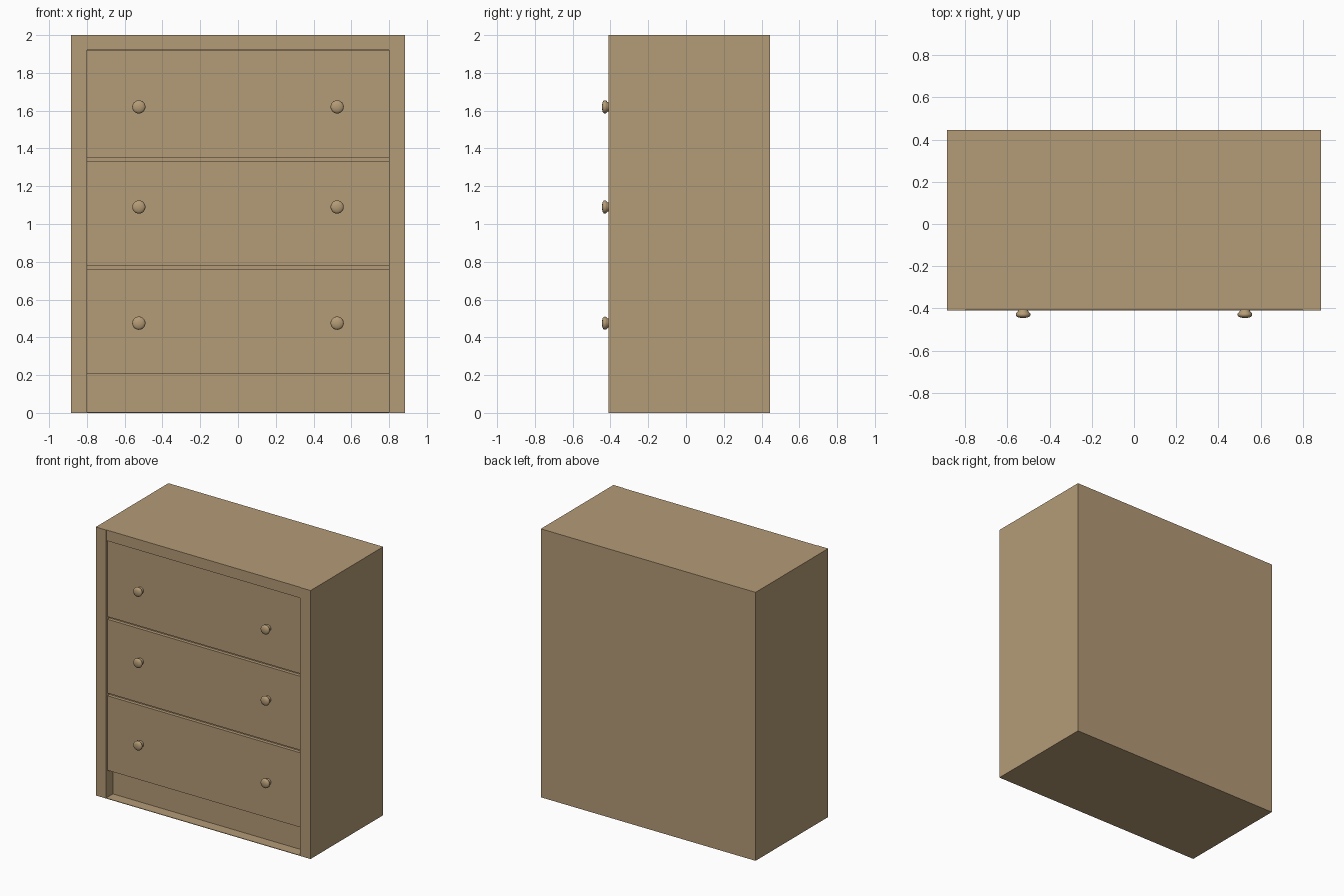
import bpy
import math

if "Cube" in bpy.data.objects:
    bpy.data.objects.remove(bpy.data.objects["Cube"])

wood = bpy.data.materials.new("tan_wood")
wood.diffuse_color = (0.456, 0.328, 0.181, 1)
wood.use_nodes = True
wood.node_tree.nodes["Principled BSDF"].inputs["Base Color"].default_value = wood.diffuse_color


def make_mesh(name, verts, faces):
    mesh = bpy.data.meshes.new(name)
    mesh.from_pydata(verts, [], faces)
    mesh.materials.append(wood)
    obj = bpy.data.objects.new(name, mesh)
    bpy.context.collection.objects.link(obj)
    return obj


def box(name, x0, x1, y0, y1, z0, z1):
    verts = [(x, y, z) for x in (x0, x1) for y in (y0, y1) for z in (z0, z1)]
    faces = [(0, 1, 3, 2), (4, 6, 7, 5), (0, 4, 5, 1),
             (2, 3, 7, 6), (0, 2, 6, 4), (1, 5, 7, 3)]
    return make_mesh(name, verts, faces)


def knob(name, x, y, z, profile, sides=24):
    # Turned profile of (radius, distance out from the drawer face)
    verts, faces = [], []
    for r, d in profile:
        for i in range(sides):
            a = 2 * math.pi * i / sides
            verts.append((x + r * math.cos(a), y - d, z + r * math.sin(a)))
    for k in range(len(profile) - 1):
        for i in range(sides):
            j = (i + 1) % sides
            faces.append((k * sides + i, k * sides + j,
                          (k + 1) * sides + j, (k + 1) * sides + i))
    faces.append(tuple(reversed(range(sides))))
    last = (len(profile) - 1) * sides
    faces.append(tuple(range(last, last + sides)))
    obj = make_mesh(name, verts, faces)
    bpy.ops.object.select_all(action='DESELECT')
    obj.select_set(True)
    bpy.context.view_layer.objects.active = obj
    bpy.ops.object.shade_smooth_by_angle(angle=math.radians(40))


FRONT, BACK = -0.41, 0.445
W, INNER = 0.885, 0.80
DRAWER_Y = -0.395

# Carcass
box("left_side_panel", -W, -INNER, FRONT, BACK, 0, 2)
box("right_side_panel", INNER, W, FRONT, BACK, 0, 2)
box("top_panel", -INNER, INNER, -0.407, BACK, 1.92, 2)
box("bottom_panel", -INNER, INNER, FRONT, BACK, 0, 0.004)
box("back_panel", -INNER, INNER, BACK - 0.02, BACK, 0.004, 1.92)
box("kick_board", -INNER, INNER, -0.33, -0.29, 0.004, 0.205)

# Rails seen in the gaps between the drawers
for i, z in enumerate((0.76, 1.33)):
    box(f"drawer_rail_{i + 1}", -INNER, INNER, -0.37, BACK - 0.02, z, z + 0.02)

# Drawers with a pair of turned knobs each: bottom, top, knob height
profile = [(0.024, 0), (0.023, 0.012), (0.025, 0.020), (0.033, 0.027),
           (0.035, 0.034), (0.033, 0.041), (0.026, 0.046), (0.012, 0.0495),
           (0.003, 0.05)]
drawers = [(0.205, 0.76, 0.475), (0.78, 1.33, 1.09), (1.35, 1.918, 1.62)]
for i, (z0, z1, zk) in enumerate(drawers):
    box(f"drawer_{i + 1}", -INNER + 0.001, INNER - 0.001, DRAWER_Y, 0.40, z0, z1)
    for side, x in (("left", -0.525), ("right", 0.525)):
        knob(f"{side}_knob_{i + 1}", x, DRAWER_Y, zk, profile)
